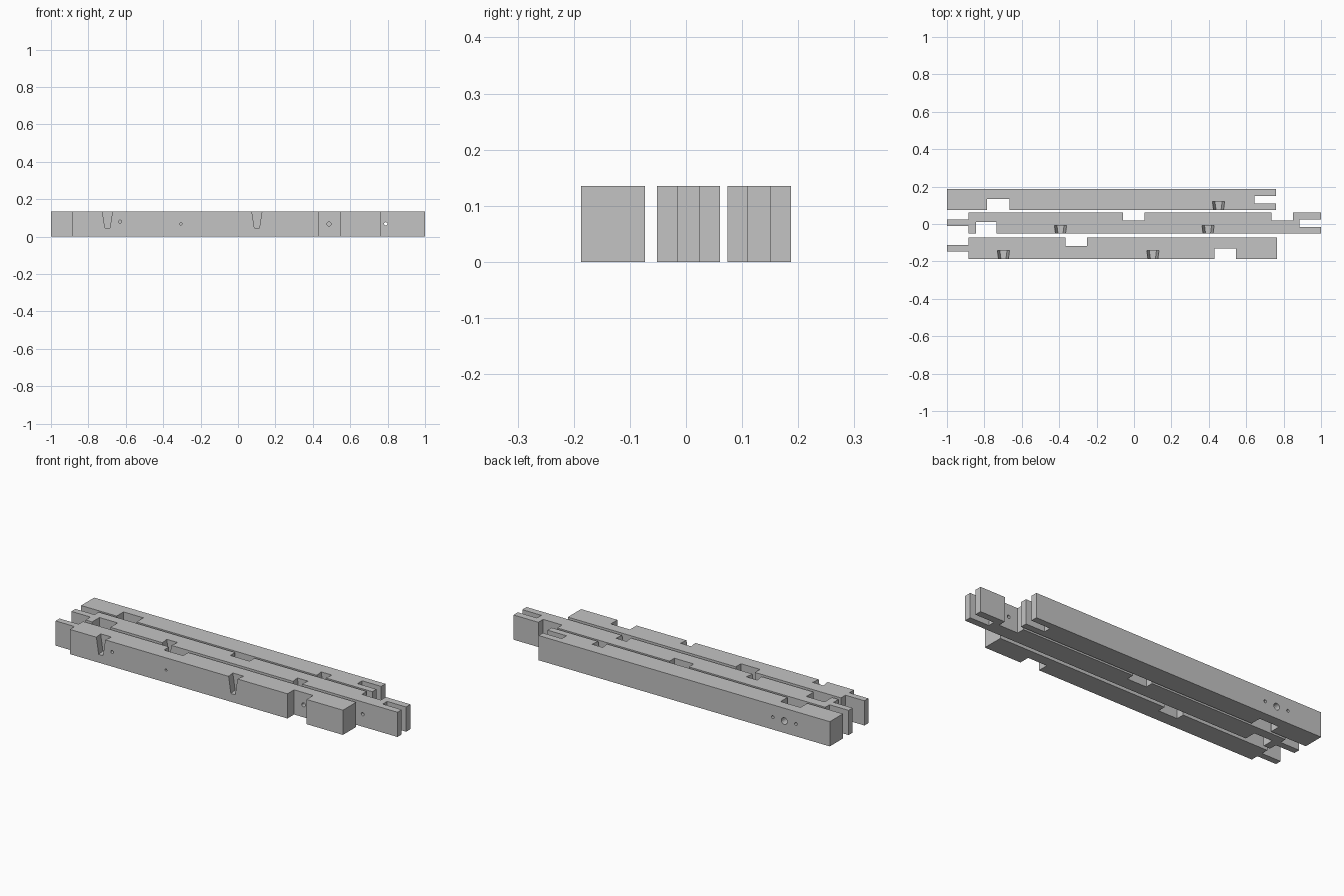
import bpy, bmesh, math
from mathutils import Matrix

if "Cube" in bpy.data.objects:
    bpy.data.objects.remove(bpy.data.objects["Cube"], do_unlink=True)

H = 0.135          # beam height
MID = 0.068        # peg hole height

grey = bpy.data.materials.new("timber_grey")
grey.use_nodes = True
grey.diffuse_color = (0.55, 0.55, 0.55, 1)
grey.node_tree.nodes["Principled BSDF"].inputs["Base Color"].default_value = (0.55, 0.55, 0.55, 1)


def make_object(name, bm):
    bmesh.ops.recalc_face_normals(bm, faces=bm.faces)
    mesh = bpy.data.meshes.new(name)
    bm.to_mesh(mesh)
    bm.free()
    mesh.materials.append(grey)
    obj = bpy.data.objects.new(name, mesh)
    bpy.context.collection.objects.link(obj)
    return obj


def beam(name, outline):
    """Plan outline extruded to the beam height."""
    bm = bmesh.new()
    face = bm.faces.new([bm.verts.new((x, y, 0)) for x, y in outline])
    top = bmesh.ops.extrude_face_region(bm, geom=[face])
    verts = [v for v in top["geom"] if isinstance(v, bmesh.types.BMVert)]
    bmesh.ops.translate(bm, verts=verts, vec=(0, 0, H))
    return make_object(name, bm)


def cut(obj, bm):
    cutter = make_object("cutter", bm)
    cutter.hide_render = True
    mod = obj.modifiers.new("cut", "BOOLEAN")
    mod.operation, mod.solver, mod.object = "DIFFERENCE", "EXACT", cutter
    bpy.ops.object.select_all(action="DESELECT")
    bpy.context.view_layer.objects.active = obj
    obj.select_set(True)
    bpy.ops.object.modifier_apply(modifier=mod.name)
    bpy.data.objects.remove(cutter, do_unlink=True)


def pocket(obj, x, y, depth=0.045):
    """Dovetailed pocket, narrowing downwards, open at the top and front."""
    bm = bmesh.new()
    rings = []
    for z, half in ((0.045, 0.013), (H + 0.01, 0.028)):
        rings.append([bm.verts.new((x + s * (half + flare), y + dy, z))
                      for s, flare, dy in ((-1, -0.001, -0.01), (1, -0.001, -0.01),
                                           (1, 0.006, depth), (-1, 0.006, depth))])
    low, high = rings
    bm.faces.new(low)
    bm.faces.new(high)
    for i in range(4):
        j = (i + 1) % 4
        bm.faces.new((low[i], low[j], high[j], high[i]))
    cut(obj, bm)


def peg_hole(obj, x, y0, y1, radius, z=MID):
    """Round hole along y."""
    bm = bmesh.new()
    place = Matrix.Translation((x, (y0 + y1) / 2, z)) @ Matrix.Rotation(math.pi / 2, 4, "X")
    bmesh.ops.create_cone(bm, cap_ends=True, segments=16, radius1=radius,
                          radius2=radius, depth=y1 - y0, matrix=place)
    cut(obj, bm)


# Front beam: tongue on its right end, one notch on each side
front = beam("front_beam", [
    (-0.885, -0.187), (0.43, -0.187), (0.43, -0.13), (0.545, -0.13),
    (0.545, -0.187), (0.765, -0.187), (0.765, -0.073), (-0.25, -0.073),
    (-0.25, -0.117), (-0.365, -0.117), (-0.365, -0.073), (-0.885, -0.073),
    (-0.885, -0.112), (-1, -0.112), (-1, -0.146), (-0.885, -0.146)])
for x in (-0.698, 0.101):
    pocket(front, x, -0.187)
peg_hole(front, -0.63, -0.2, -0.11, 0.008, 0.08)
peg_hole(front, -0.305, -0.2, -0.06, 0.006)
peg_hole(front, 0.487, -0.2, -0.06, 0.011)

# Middle beam: tongue on one end, open slot on the other, three notches
middle = beam("middle_beam", [
    (-0.885, -0.052), (-0.845, -0.052), (-0.845, 0.011), (-0.735, 0.011),
    (-0.735, -0.052), (1, -0.052), (1, -0.015), (0.885, -0.015),
    (0.885, 0.023), (1, 0.023), (1, 0.061), (0.85, 0.061),
    (0.85, 0.019), (0.735, 0.019), (0.735, 0.061), (0.057, 0.061),
    (0.057, 0.019), (-0.06, 0.019), (-0.06, 0.061), (-0.885, 0.061),
    (-0.885, 0.025), (-1, 0.025), (-1, -0.01), (-0.885, -0.01)])
for x in (-0.393, 0.396):
    pocket(middle, x, -0.052)
for x in (-0.79, 0, 0.79):
    peg_hole(middle, x, -0.06, 0.07, 0.009)

# Back beam: slot on its left end, one notch on the front side
back = beam("back_beam", [
    (-1, 0.074), (-0.785, 0.074), (-0.785, 0.133), (-0.665, 0.133),
    (-0.665, 0.074), (0.76, 0.074), (0.76, 0.11), (0.645, 0.11),
    (0.645, 0.15), (0.76, 0.15), (0.76, 0.187), (-1, 0.187)])
pocket(back, 0.452, 0.074)
peg_hole(back, -0.725, 0.06, 0.2, 0.018, 0.065)
for x in (-0.795, -0.655):
    peg_hole(back, x, 0.145, 0.2, 0.008)
